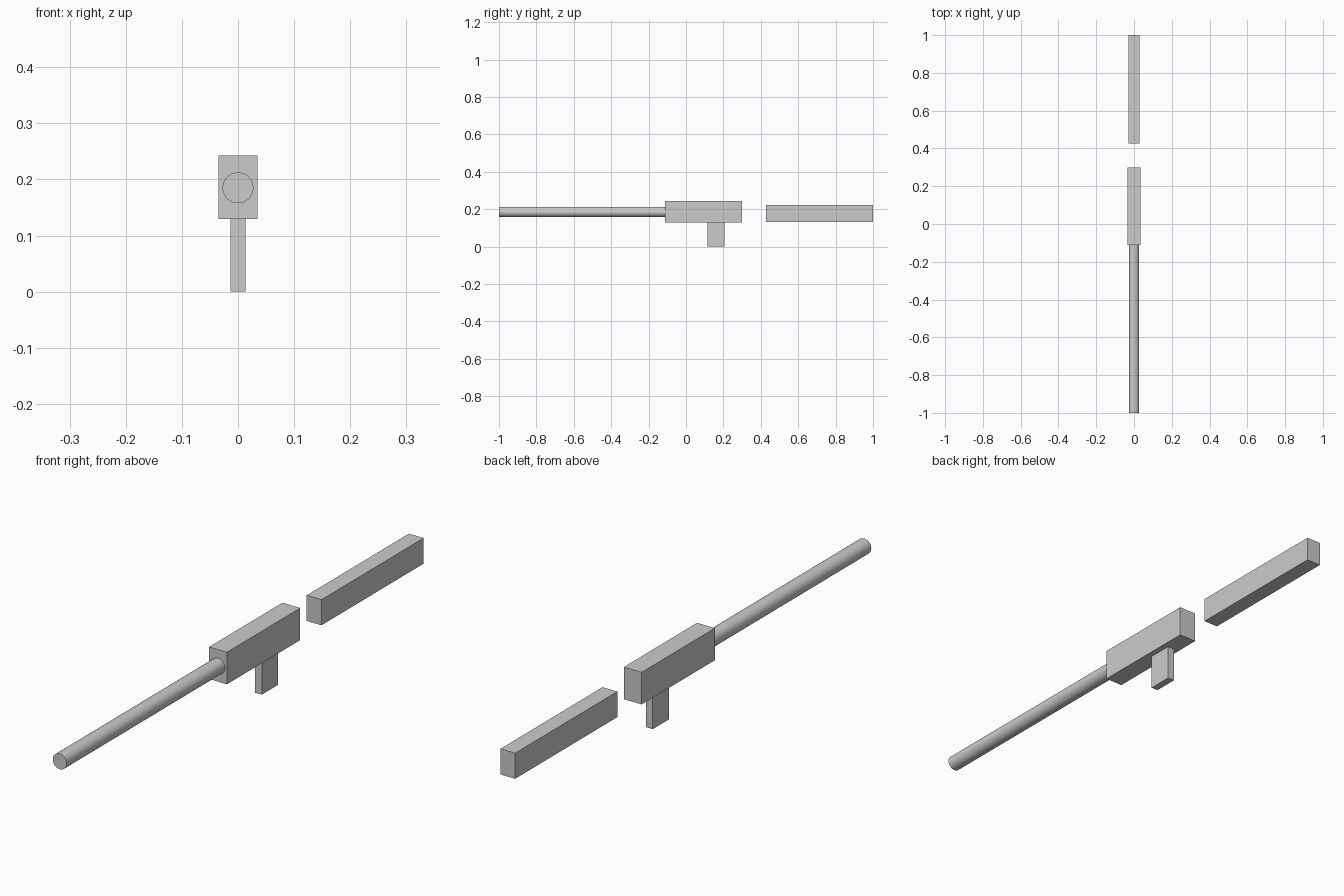
import bpy
import math

if "Cube" in bpy.data.objects:
    bpy.data.objects.remove(bpy.data.objects["Cube"])


def box(name, x_half, y, z):
    """Box symmetric about x = 0, spanning the y and z ranges."""
    bpy.ops.mesh.primitive_cube_add(
        size=1, location=(0, (y[0] + y[1]) / 2, (z[0] + z[1]) / 2))
    ob = bpy.context.object
    ob.name = name
    ob.scale = (2 * x_half, y[1] - y[0], z[1] - z[0])
    bpy.ops.object.transform_apply(location=False, rotation=False, scale=True)
    return ob


def rod(name, radius, y, z):
    """Smooth cylinder lying along y."""
    bpy.ops.mesh.primitive_cylinder_add(
        vertices=48, radius=radius, depth=y[1] - y[0],
        location=(0, (y[0] + y[1]) / 2, z), rotation=(math.pi / 2, 0, 0))
    ob = bpy.context.object
    ob.name = name
    bpy.ops.object.shade_smooth_by_angle()
    return ob


# Central body with the grip below it
box("body", 0.035, (-0.112, 0.299), (0.129, 0.243))
box("grip", 0.0135, (0.114, 0.206), (0.0, 0.129))

# Separate rear bar, detached from the body
box("rear_bar", 0.029, (0.427, 1.0), (0.131, 0.222))

# Long front tube
rod("front_tube", 0.0275, (-1.0, -0.112), 0.185)
